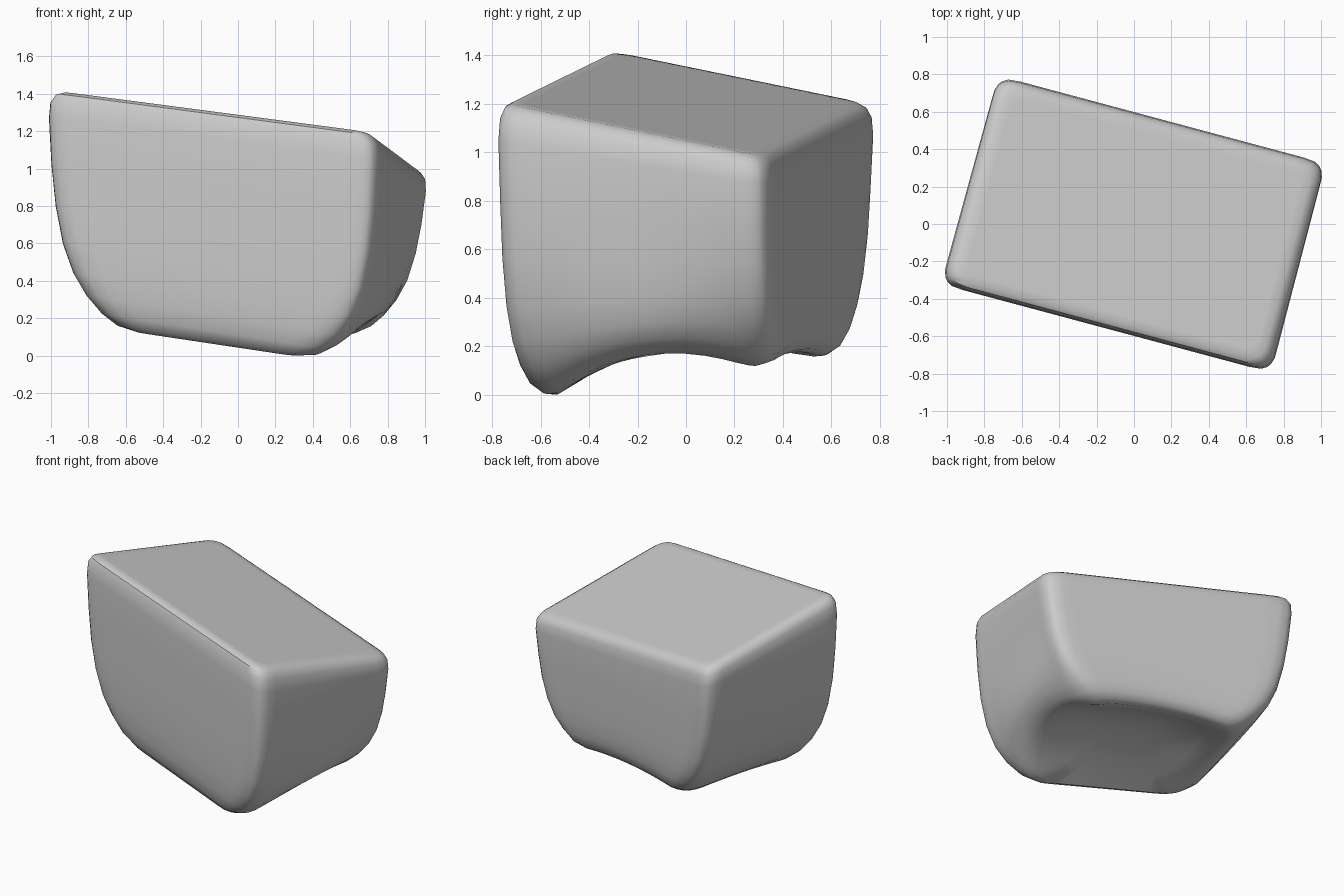
import bpy, bmesh, math
from mathutils import Matrix

cube = bpy.data.objects.get("Cube")
if cube:
    bpy.data.objects.remove(cube, do_unlink=True)

HALF_U, HALF_V = 0.91, 0.578      # half length and half width
STEPS = 18                        # points on each side of a ring
YAW = math.radians(-15)


def rounded_ring(a, b, r):
    """Rounded rectangle with points gathered towards the corners."""
    ease = [math.sin(math.pi * (k / STEPS - 0.5)) for k in range(STEPS)]
    square = ([(s, -1) for s in ease] + [(1, s) for s in ease]
              + [(-s, 1) for s in ease] + [(-1, -s) for s in ease])
    ring = []
    for x, y in square:
        x, y = x * a, y * b
        cx = max(-(a - r), min(a - r, x))
        cy = max(-(b - r), min(b - r, y))
        d = math.hypot(x - cx, y - cy)
        ring.append((cx + r * (x - cx) / d, cy + r * (y - cy) / d))
    return ring


def top_height(u, v):
    return 1.216 - 0.127 * u - 0.198 * v


def bottom_height(u, v):
    return 0.105 - 0.09 * u + 0.064 * v + 0.12 * u * v


def hollow(u, v):
    """Bowl under the block, open to one end, with a second arch at the back."""
    k = max(0, min(1, (u + 0.65) / 0.5))
    fade = 0.2 + 0.8 * k * k * (3 - 2 * k)
    channel = 0.125 * fade * max(0, 1 - (v / 0.43) ** 2)
    arch = 0.055 * max(0, 1 - (u / 0.55) ** 2) * max(0, min(1, v / 0.4 + 0.4))
    return channel + arch


# Each level: height fraction, length scale, width scale, corner radius
levels = [
    (0.0, 0.10, 0.14, 0.04), (0.0, 0.25, 0.35, 0.09), (0.0, 0.40, 0.58, 0.14),
    (0.0, 0.55, 0.785, 0.15), (0.015, 0.62, 0.855, 0.16), (0.06, 0.695, 0.91, 0.14),
    (0.13, 0.775, 0.94, 0.12), (0.22, 0.845, 0.962, 0.10), (0.34, 0.905, 0.975, 0.09),
    (0.5, 0.95, 0.985, 0.085), (0.68, 0.98, 0.99, 0.085), (0.88, 1.0, 1.0, 0.09),
    (0.95, 0.995, 0.99, 0.09), (0.985, 0.97, 0.965, 0.09), (1.0, 0.935, 0.92, 0.08),
    (1.0, 0.88, 0.84, 0.07),
]

# Body lofted from the hollow underside up to the tilted top
bm = bmesh.new()
rings = []
for t, su, sv, r in levels:
    ring = []
    for u, v in rounded_ring(HALF_U * su, HALF_V * sv, r):
        u *= 1 - 0.06 * v * (1 - t)       # fuller towards the front
        rise = hollow(u, v) * (1 - t) ** 4
        u *= 1 + 1.5 * rise               # keeps the end wall steep above its arch
        low = bottom_height(u, v) + rise
        ring.append(bm.verts.new((u, v, low + t * (top_height(u, v) - low))))
    rings.append(ring)
count = len(rings[0])
for lower, upper in zip(rings, rings[1:]):
    for i in range(count):
        j = (i + 1) % count
        bm.faces.new((lower[i], lower[j], upper[j], upper[i]))
bm.faces.new(rings[0][::-1])
bm.faces.new(rings[-1])
bmesh.ops.rotate(bm, verts=bm.verts, cent=(0, 0, 0), matrix=Matrix.Rotation(YAW, 3, "Z"))
base = min(v.co.z for v in bm.verts)
bmesh.ops.translate(bm, verts=bm.verts, vec=(0, 0, -base))
bmesh.ops.recalc_face_normals(bm, faces=bm.faces)

mesh = bpy.data.meshes.new("stone_block")
bm.to_mesh(mesh)
bm.free()
block = bpy.data.objects.new("stone_block", mesh)
bpy.context.collection.objects.link(block)

# Plain grey stone
grey = bpy.data.materials.new("grey_stone")
grey.use_nodes = True
colour = (0.6, 0.6, 0.6, 1)
grey.diffuse_color = colour
grey.node_tree.nodes["Principled BSDF"].inputs["Base Color"].default_value = colour
mesh.materials.append(grey)

bpy.context.view_layer.objects.active = block
block.select_set(True)
bpy.ops.object.shade_smooth_by_angle(angle=math.radians(40))
